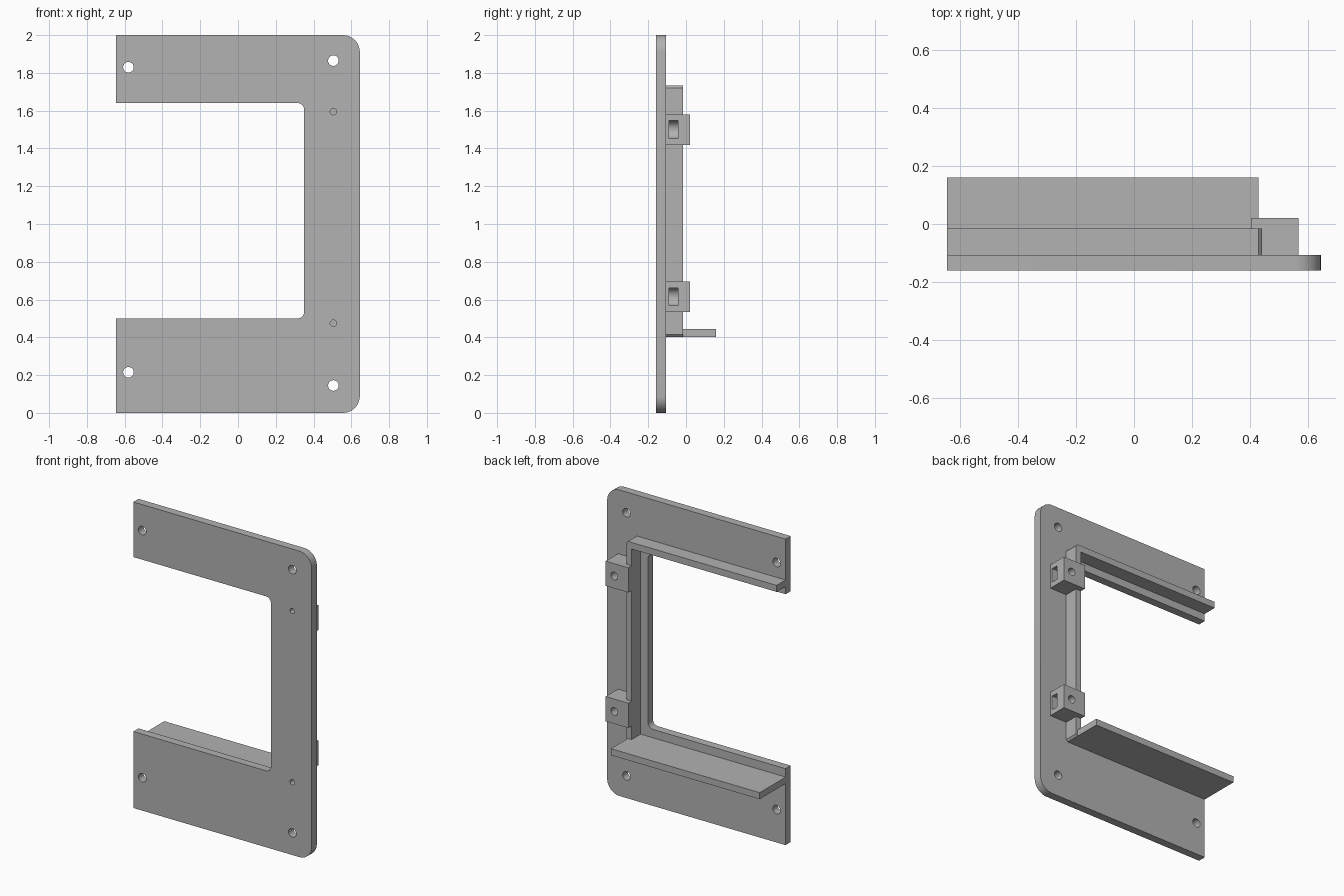
import bpy, bmesh
from math import pi, sin, cos
from mathutils import Matrix, Vector

cube = bpy.data.objects.get("Cube")
if cube:
    bpy.data.objects.remove(cube, do_unlink=True)

grey = bpy.data.materials.new("plain grey")
grey.use_nodes = True
colour = (0.445, 0.445, 0.445, 1)
grey.diffuse_color = colour
grey.node_tree.nodes["Principled BSDF"].inputs["Base Color"].default_value = colour

FRONT, BACK, RIM = -0.16, -0.107, -0.015
LEFT_END = -0.645


def finish(name, bm):
    bmesh.ops.recalc_face_normals(bm, faces=bm.faces[:])
    mesh = bpy.data.meshes.new(name)
    bm.to_mesh(mesh)
    bm.free()
    mesh.materials.append(grey)
    obj = bpy.data.objects.new(name, mesh)
    bpy.context.collection.objects.link(obj)
    return obj


def prism(name, outline, y0, y1):
    """Extrude an x-z outline along y."""
    bm = bmesh.new()
    face = bm.faces.new([bm.verts.new((x, y0, z)) for x, z in outline])
    out = bmesh.ops.extrude_face_region(bm, geom=[face])
    verts = [v for v in out["geom"] if isinstance(v, bmesh.types.BMVert)]
    bmesh.ops.translate(bm, verts=verts, vec=(0, y1 - y0, 0))
    return finish(name, bm)


def box(name, x0, x1, y0, y1, z0, z1):
    return prism(name, [(x0, z0), (x1, z0), (x1, z1), (x0, z1)], y0, y1)


def arc(cx, cz, r, start, end, steps=10):
    angles = [(start + (end - start) * i / steps) * pi / 180 for i in range(steps + 1)]
    return [(cx + r * cos(a), cz + r * sin(a)) for a in angles]


def rod(name, x, z, r, y0, y1):
    return prism(name, arc(x, z, r, 0, 360, 32)[:-1], y0, y1)


def cut(obj, cutters):
    for c in cutters:
        c.hide_render = True
        mod = obj.modifiers.new("cut", "BOOLEAN")
        mod.operation, mod.solver, mod.object = "DIFFERENCE", "EXACT", c
    graph = bpy.context.evaluated_depsgraph_get()
    mesh = bpy.data.meshes.new_from_object(obj.evaluated_get(graph))
    obj.modifiers.clear()
    obj.data = mesh
    for c in cutters:
        bpy.data.objects.remove(c, do_unlink=True)


# C-shaped face plate with rounded corners
R, r = 0.09, 0.035
outline = [(LEFT_END, 0)] + arc(0.645 - R, R, R, -90, 0) + arc(0.645 - R, 2 - R, R, 0, 90)
outline += [(LEFT_END, 2), (LEFT_END, 1.64)]
outline += arc(0.35 - r, 1.64 - r, r, 90, 0) + arc(0.35 - r, 0.5 + r, r, 0, -90)
outline += [(LEFT_END, 0.5)]
plate = prism("face_plate", outline, FRONT, BACK)

# Mounting holes go through; the small pilot holes are blind
holes = [rod("hole", x, z, 0.028, FRONT - 0.1, BACK + 0.1)
         for x, z in ((-0.58, 1.83), (-0.58, 0.215), (0.505, 1.865), (0.505, 0.145))]
holes += [rod("pilot", 0.505, z, 0.017, FRONT - 0.1, BACK - 0.013) for z in (1.595, 0.475)]
cut(plate, holes)

# Raised rim behind the opening, chamfered at its outer corners
prism("rear_rim", [
    (LEFT_END, 0.402), (0.43, 0.402), (0.442, 0.415), (0.442, 1.72), (0.43, 1.733),
    (LEFT_END, 1.733), (LEFT_END, 1.69), (0.403, 1.69), (0.403, 0.445), (LEFT_END, 0.445),
], BACK, RIM)

# Shelf continuing the lower rim backwards
box("lower_shelf", LEFT_END, 0.43, RIM, 0.16, 0.402, 0.445)

# Screw blocks, each with a round-ended nut slot and a screw hole
for name, z in (("lower_screw_block", 0.615), ("upper_screw_block", 1.5)):
    block = box(name, 0.403, 0.567, BACK, 0.02, z - 0.081, z + 0.081)
    slot = [(0.6, z - 0.047), (0.6, z + 0.047)] + arc(0.505, z, 0.047, 90, 270, 16)
    cut(block, [prism("slot", slot, -0.09, -0.043),
                rod("screw_hole", 0.505, z, 0.025, -0.1, 0.1)])

# Smooth only the curved walls
bpy.ops.object.select_all(action="DESELECT")
for obj in bpy.context.collection.objects:
    if obj.type == "MESH" and grey.name in obj.data.materials:
        obj.select_set(True)
        bpy.context.view_layer.objects.active = obj
bpy.ops.object.shade_smooth_by_angle(angle=pi / 6)
